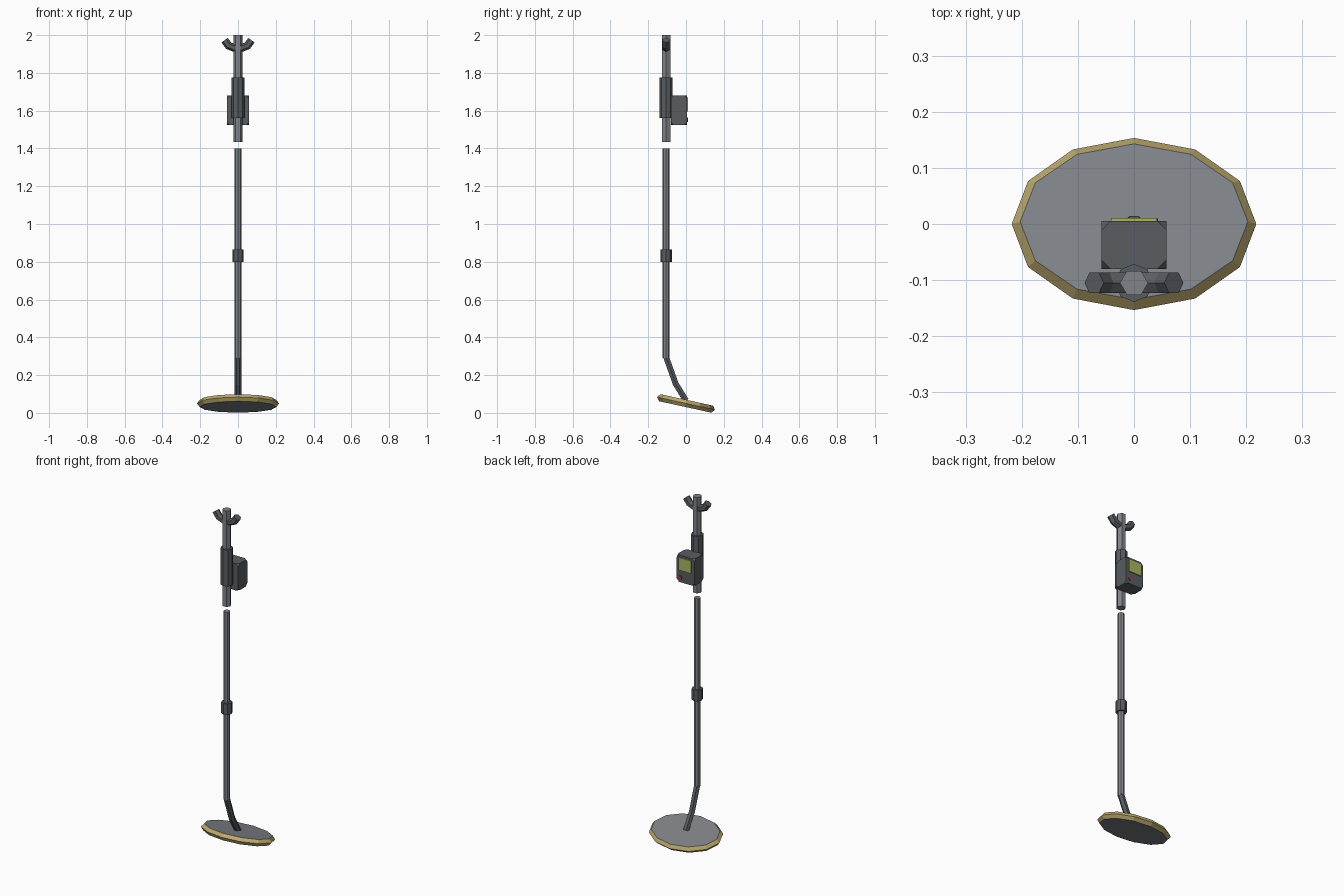
import bpy, bmesh
from math import sin, cos, pi, radians
from mathutils import Vector, Matrix

if "Cube" in bpy.data.objects:
    bpy.data.objects.remove(bpy.data.objects["Cube"])


def mat(name, rgb):
    m = bpy.data.materials.new(name)
    m.diffuse_color = (*rgb, 1)
    m.use_nodes = True
    m.node_tree.nodes["Principled BSDF"].inputs["Base Color"].default_value = m.diffuse_color
    return m


DARK = mat("dark_grey", (0.10, 0.11, 0.12))
GREY = mat("grey", (0.22, 0.23, 0.25))
GOLD = mat("gold", (0.50, 0.40, 0.16))
GREEN = mat("screen_green", (0.40, 0.46, 0.13))
RED = mat("red", (0.5, 0.03, 0.04))
POLE_Y = -0.105


def finish(name, bm, *mats):
    bmesh.ops.recalc_face_normals(bm, faces=bm.faces)
    me = bpy.data.meshes.new(name)
    bm.to_mesh(me)
    bm.free()
    ob = bpy.data.objects.new(name, me)
    bpy.context.collection.objects.link(ob)
    for m in mats:
        me.materials.append(m)
    return ob


def loft(bm, rings):
    """Skin closed rings of points and cap both ends."""
    vs = [[bm.verts.new(p) for p in r] for r in rings]
    n = len(vs[0])
    sides = []
    for a, b in zip(vs, vs[1:]):
        for i in range(n):
            j = (i + 1) % n
            sides.append(bm.faces.new((a[i], a[j], b[j], b[i])))
    bm.faces.new(vs[0])
    bm.faces.new(vs[-1])
    return sides


def tube(name, path, r, n, m, side=(1, 0, 0), phase=0.0):
    pts = [Vector(p) for p in path]
    side = Vector(side)
    rings = []
    for i, p in enumerate(pts):
        t = (pts[min(i + 1, len(pts) - 1)] - pts[max(i - 1, 0)]).normalized()
        up = t.cross(side)
        rings.append([p + r * (cos(a) * side + sin(a) * up)
                      for a in (phase + 2 * pi * k / n for k in range(n))])
    bm = bmesh.new()
    loft(bm, rings)
    return finish(name, bm, m)


def pole(name, z0, z1, r, n, m):
    return tube(name, [(0, POLE_Y, z0), (0, POLE_Y, z1)], r, n, m)


def box(name, center, size, m, chamfer=0):
    bm = bmesh.new()
    bmesh.ops.create_cube(bm, size=1)
    bmesh.ops.scale(bm, vec=size, verts=bm.verts)
    if chamfer:
        bmesh.ops.bevel(bm, geom=bm.verts[:], offset=chamfer, segments=1,
                        affect='VERTICES')
    bmesh.ops.translate(bm, vec=center, verts=bm.verts)
    return finish(name, bm, m)


# Tilted oval search coil with gold rim
bm = bmesh.new()
rings = []
for z, inset in ((-0.019, 0.015), (0, 0), (0.019, 0.015)):
    rings.append([((0.218 - inset) * cos(k * pi / 6),
                   (0.157 - inset) * sin(k * pi / 6), z) for k in range(12)])
for f in loft(bm, rings):
    f.material_index = 1
bmesh.ops.transform(bm, verts=bm.verts, matrix=Matrix.Translation((0, 0, 0.05))
                    @ Matrix.Rotation(radians(-12.3), 4, 'X'))
finish("search_coil", bm, GREY, GOLD)

# Shaft parts
tube("bent_stem", [(0, 0.0, 0.065), (0, -0.055, 0.155), (0, POLE_Y, 0.295)],
     0.018, 6, DARK)
pole("lower_shaft", 0.29, 1.40, 0.0185, 8, GREY)
pole("shaft_collar", 0.80, 0.865, 0.03, 8, DARK)
pole("upper_shaft", 1.435, 2.0, 0.025, 6, GREY)
pole("hand_grip", 1.56, 1.775, 0.034, 8, DARK)

# Control box on the back of the grip
box("control_box", (0, -0.0375, 1.602), (0.115, 0.085, 0.158), DARK, 0.016)
box("display_screen", (0, 0.006, 1.632), (0.082, 0.01, 0.075), GREEN)
tube("power_button", [(0.032, 0, 1.552), (0.032, 0.01, 1.552)], 0.011, 8, RED)

# Curved arm cuff around the top of the shaft
half = [(0.02, 1.932), (0.05, 1.944), (0.071, 1.973)]
path = [(-x, POLE_Y, z) for x, z in reversed(half)] + [(x, POLE_Y, z) for x, z in half]
tube("arm_cuff", path, 0.021, 6, DARK, side=(0, 1, 0), phase=pi / 6)
